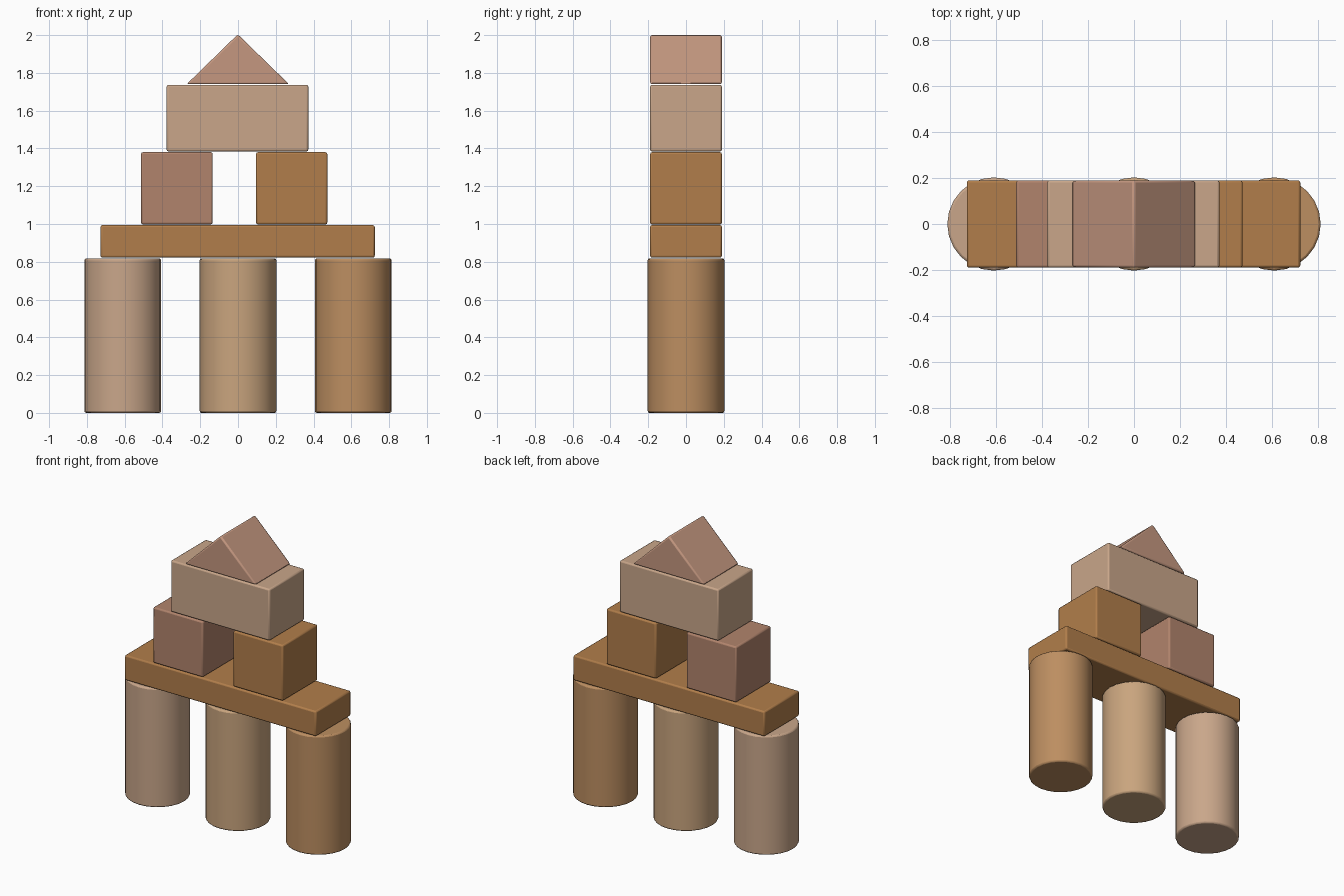
import bpy, bmesh, math

if "Cube" in bpy.data.objects:
    bpy.data.objects.remove(bpy.data.objects["Cube"])

BEVEL = 0.01


def finish(name, bm, color):
    """Turn a bmesh into a coloured, softly rounded wooden block."""
    bmesh.ops.recalc_face_normals(bm, faces=bm.faces)
    me = bpy.data.meshes.new(name)
    bm.to_mesh(me)
    bm.free()
    ob = bpy.data.objects.new(name, me)
    bpy.context.collection.objects.link(ob)
    mat = bpy.data.materials.new(name + "_wood")
    mat.diffuse_color = (*[(c / 255) ** 2.2 for c in color], 1)
    mat.use_nodes = True
    mat.node_tree.nodes["Principled BSDF"].inputs["Base Color"].default_value = mat.diffuse_color
    me.materials.append(mat)
    mod = ob.modifiers.new("rounded_edges", 'BEVEL')
    mod.width = BEVEL
    mod.segments = 2
    mod.limit_method = 'ANGLE'
    mod.angle_limit = math.radians(40)
    bpy.ops.object.select_all(action='DESELECT')
    ob.select_set(True)
    bpy.context.view_layer.objects.active = ob
    bpy.ops.object.shade_smooth_by_angle(angle=math.radians(30))
    return ob


def prism(name, profile, half_depth, color):
    """Extrude an x-z profile along y."""
    bm = bmesh.new()
    face = bm.faces.new([bm.verts.new((x, -half_depth, z)) for x, z in profile])
    ext = bmesh.ops.extrude_face_region(bm, geom=[face])
    verts = [g for g in ext["geom"] if isinstance(g, bmesh.types.BMVert)]
    bmesh.ops.translate(bm, verts=verts, vec=(0, 2 * half_depth, 0))
    return finish(name, bm, color)


def block(name, x0, x1, z0, z1, color):
    return prism(name, [(x0, z0), (x1, z0), (x1, z1), (x0, z1)], 0.19, color)


def pillar(name, x, color):
    bm = bmesh.new()
    bmesh.ops.create_cone(bm, cap_ends=True, segments=24,
                          radius1=0.203, radius2=0.203, depth=0.818)
    bmesh.ops.translate(bm, verts=bm.verts, vec=(x, 0, 0.409))
    return finish(name, bm, color)


# Three round pillars
pillar("left_pillar", -0.61, (200, 165, 137))
pillar("middle_pillar", 0.0, (200, 163, 125))
pillar("right_pillar", 0.61, (187, 141, 97))

# Long plank, two cubes, upper block
block("plank", -0.728, 0.724, 0.822, 0.994, (176, 125, 76))
block("left_cube", -0.513, -0.134, 0.998, 1.38, (176, 131, 108))
block("right_cube", 0.095, 0.473, 0.998, 1.38, (176, 125, 76))
block("upper_block", -0.378, 0.372, 1.384, 1.737, (200, 165, 137))

# Triangular roof wedge
prism("roof_wedge", [(-0.272, 1.74), (0.27, 1.74), (-0.001, 2.004)],
      0.19, (195, 150, 127))
